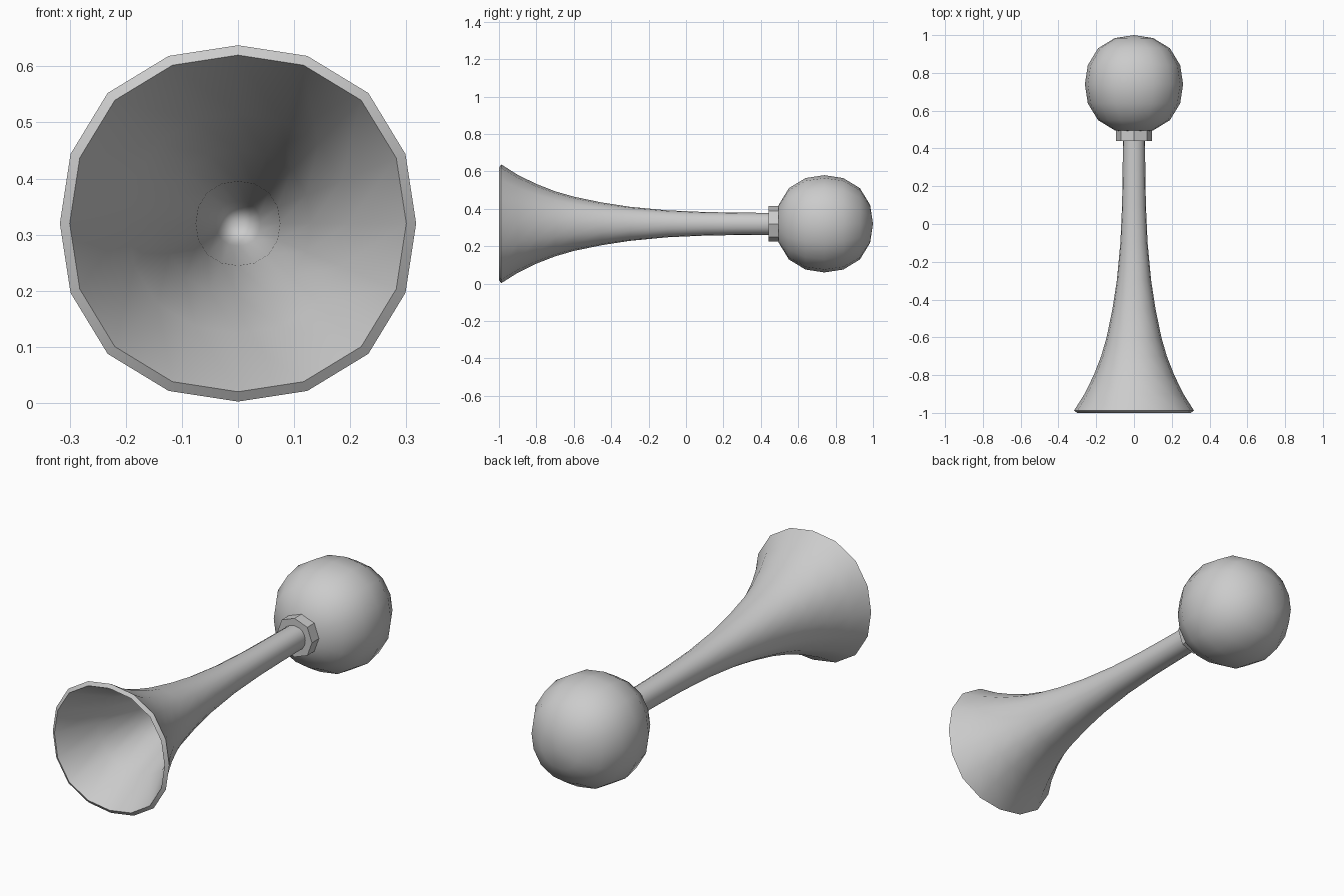
import bpy, bmesh, math

if "Cube" in bpy.data.objects:
    bpy.data.objects.remove(bpy.data.objects["Cube"])

AXIS_Z = 0.32


def unit_ring(n):
    # slightly squared circle: full radius on the axes, fuller at the diagonals
    pts = []
    for i in range(n):
        a = 2 * math.pi * i / n
        k = 1 + 0.035 * math.sin(2 * a) ** 2
        pts.append((k * math.cos(a), k * math.sin(a)))
    return pts


def lathe(name, profile, n, smooth=None):
    # profile is a list of (y, radius); radius 0 makes a pole
    bm = bmesh.new()
    rings = []
    for y, r in profile:
        if r == 0:
            rings.append([bm.verts.new((0, y, AXIS_Z))] * n)
        else:
            rings.append([bm.verts.new((r * x, y, AXIS_Z + r * z)) for x, z in unit_ring(n)])
    for a, b in zip(rings, rings[1:]):
        for i in range(n):
            j = (i + 1) % n
            bm.faces.new(list(dict.fromkeys((a[i], a[j], b[j], b[i]))))
    bmesh.ops.recalc_face_normals(bm, faces=bm.faces)
    mesh = bpy.data.meshes.new(name)
    bm.to_mesh(mesh)
    bm.free()
    ob = bpy.data.objects.new(name, mesh)
    bpy.context.collection.objects.link(ob)
    if smooth:
        bpy.ops.object.select_all(action='DESELECT')
        bpy.context.view_layer.objects.active = ob
        ob.select_set(True)
        bpy.ops.object.shade_smooth_by_angle(angle=math.radians(smooth))
    return ob


# flared horn: hollow inside, bevelled lip, outer wall running to the collar
inner = [(0.2, 0), (0.1, 0.04), (-0.3, 0.075), (-0.6, 0.13), (-0.8, 0.196), (-1.0, 0.30)]
outer = [(-0.988, 0.3175), (-0.9, 0.262), (-0.8, 0.213), (-0.7, 0.174), (-0.6, 0.145),
         (-0.45, 0.114), (-0.3, 0.091), (-0.1, 0.072), (0.1, 0.063), (0.28, 0.06), (0.5, 0.058), (0.5, 0)]
lathe("horn", inner + outer, 16, 40)

# octagonal collar
lathe("collar", [(0.44, 0), (0.44, 0.095), (0.5, 0.095), (0.5, 0)], 8)

# squeeze bulb
half = [(0.74 - 0.26 * c, 0.26 * abs(s)) for c, s in unit_ring(16)[1:8]]
lathe("bulb", [(0.48, 0)] + half + [(1.0, 0)], 16, 60)
